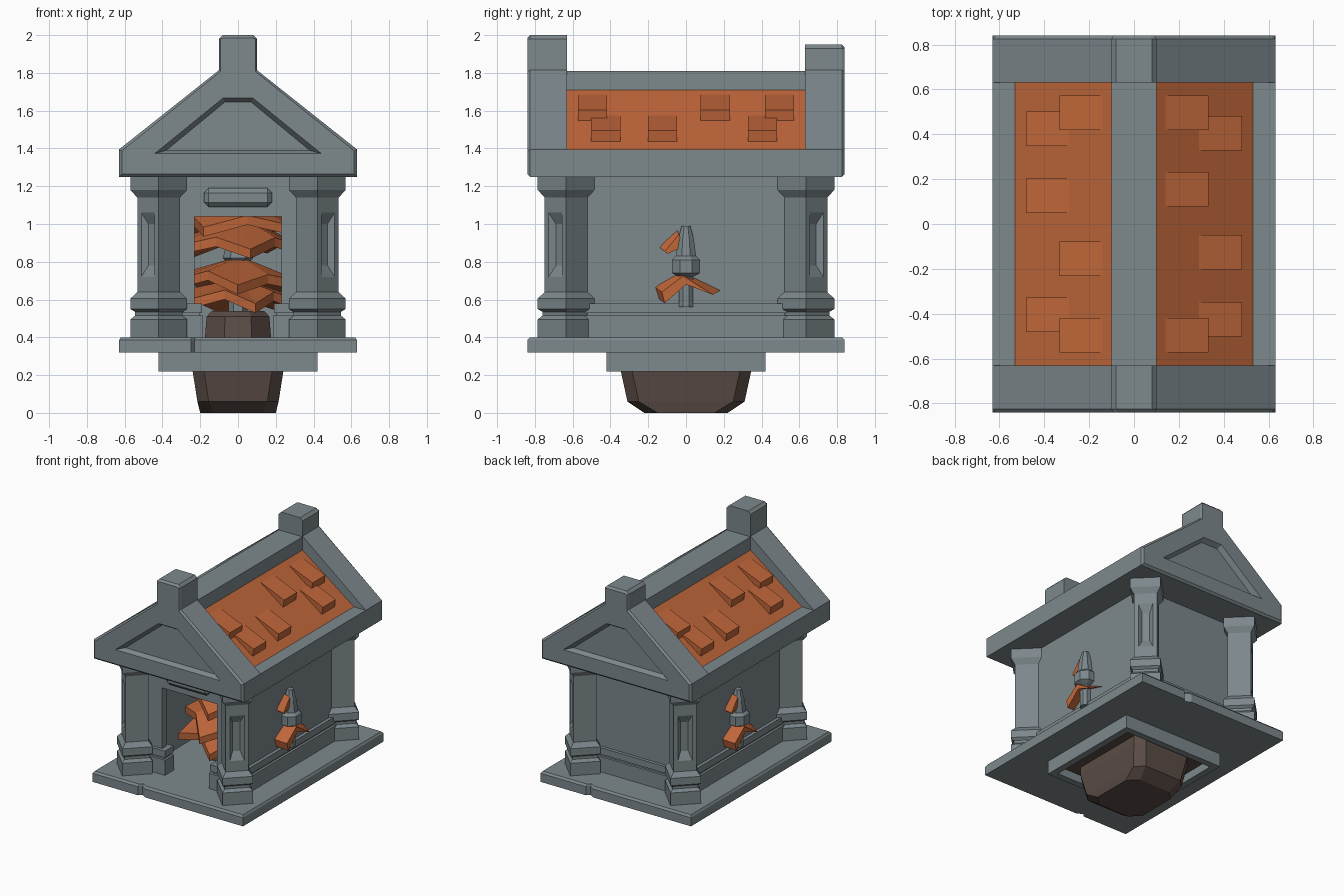
import bpy, bmesh, math, random
from mathutils import Matrix, Vector

if "Cube" in bpy.data.objects:
    bpy.data.objects.remove(bpy.data.objects["Cube"])

random.seed(4)


def material(name, color):
    m = bpy.data.materials.new(name)
    m.diffuse_color = (*color, 1)
    m.use_nodes = True
    m.node_tree.nodes["Principled BSDF"].inputs["Base Color"].default_value = m.diffuse_color
    return m


STONE = material("grey stone", (0.205, 0.246, 0.262))
ORANGE = material("orange tile", (0.53, 0.135, 0.042))
BROWN = material("brown rock", (0.105, 0.073, 0.062))


def finish(name, bm, mats, bevel=0):
    bmesh.ops.recalc_face_normals(bm, faces=bm.faces[:])
    me = bpy.data.meshes.new(name)
    bm.to_mesh(me)
    bm.free()
    for m in mats:
        me.materials.append(m)
    ob = bpy.data.objects.new(name, me)
    bpy.context.collection.objects.link(ob)
    if bevel:
        b = ob.modifiers.new("bevel", 'BEVEL')
        b.width, b.segments = bevel, 1
    return ob


def loft(rings):
    """Skin equal-length rings of points and cap both ends."""
    bm = bmesh.new()
    vs = [[bm.verts.new(p) for p in r] for r in rings]
    n = len(vs[0])
    for a, b in zip(vs, vs[1:]):
        for i in range(n):
            j = (i + 1) % n
            bm.faces.new((a[i], a[j], b[j], b[i]))
    bm.faces.new(vs[0])
    bm.faces.new(vs[-1])
    bmesh.ops.recalc_face_normals(bm, faces=bm.faces[:])
    return bm


def ring(n, rx, ry, z, cx=0, cy=0, turn=0.0):
    return [(cx + rx * math.cos(turn + i * math.tau / n),
             cy + ry * math.sin(turn + i * math.tau / n), z) for i in range(n)]


def cut_rect(hx, hy, c, z):
    """Rectangle with its corners cut off."""
    q = [(hx, hy - c), (hx - c, hy)]
    half = q + [(-x, y) for x, y in reversed(q)]
    return [(x, y, z) for x, y in half + [(-x, -y) for x, y in half]]


def prism_y(pts, y0, y1):
    return loft([[(x, y, z) for x, z in pts] for y in (y0, y1)])


def box(name, x0, x1, y0, y1, z0, z1, mat=STONE, bevel=0):
    pts = [(x0, z0), (x1, z0), (x1, z1), (x0, z1)]
    return finish(name, prism_y(pts, y0, y1), [mat], bevel)


def mirrored(half):
    return half + [(-x, z) for x, z in reversed(half)]


def cut(ob, cutter):
    m = ob.modifiers.new("cut", 'BOOLEAN')
    m.object, m.operation, m.solver = cutter, 'DIFFERENCE', 'EXACT'
    cutter.hide_render = True
    cutter.hide_viewport = True


# base slab with a small chip in the front and back edge
edge = [(-0.63, -0.84), (-0.25, -0.84), (-0.23, -0.815), (-0.19, -0.84), (0.63, -0.84)]
outline = edge + [(-x, -y) for x, y in edge]
finish("base_slab", loft([[(x * k, y * k, z) for x, y in outline]
       for z, k in ((0.32, 1), (0.385, 1), (0.40, 0.985))]), [STONE])

# square frame under the slab, filled with soil that dips at one corner
for s in (-1, 1):
    box("under_frame_end", -0.42, 0.42, *sorted((s * 0.37, s * 0.42)), 0.22, 0.325)
    box("under_frame_side", *sorted((s * 0.37, s * 0.42)), -0.37, 0.37, 0.22, 0.325)
box("soil", -0.37, 0.37, -0.37, 0.37, 0.28, 0.33, BROWN)

# hanging root ball, and the trunk base seen through the doorway
finish("root_ball", loft([cut_rect(0.20, 0.22, 0.07, 0), cut_rect(0.215, 0.31, 0.06, 0.06),
                          cut_rect(0.24, 0.345, 0.06, 0.22), cut_rect(0.24, 0.345, 0.06, 0.30)]), [BROWN])
T = math.pi / 8
finish("trunk_base", loft([ring(8, 0.19, 0.24, 0.39, turn=T), ring(8, 0.18, 0.22, 0.51, turn=T),
                           ring(8, 0.15, 0.18, 0.54, turn=T)]), [BROWN])

# hollow walls, doorway at the front
for s in (-1, 1):
    box("side_wall", *sorted((s * 0.37, s * 0.42)), -0.58, 0.58, 0.4, 1.25)
box("back_wall", -0.37, 0.37, 0.53, 0.58, 0.4, 1.25)
front = [(-0.37, 0.4), (-0.37, 1.25), (0.37, 1.25), (0.37, 0.4),
         (0.23, 0.4), (0.23, 1.04), (-0.23, 1.04), (-0.23, 0.4)]
finish("front_wall", prism_y(front, -0.58, -0.53), [STONE])
box("door_plaque", -0.18, 0.18, -0.62, -0.57, 1.09, 1.19, bevel=0.025)

# two-step plinth round the walls
for z0, z1, d in ((0.40, 0.515, 0.03), (0.53, 0.58, 0.025), (0.51, 0.535, 0.012)):
    for s in (-1, 1):
        box("side_plinth", *sorted((s * 0.40, s * (0.42 + d))), -0.58, 0.58, z0, z1)
        box("door_plinth", *sorted((s * (0.215 - d), s * 0.42)), -0.58 - d, -0.50, z0, z1)
    box("back_plinth", -0.42, 0.42, 0.55, 0.58 + d, z0, z1)

# corner columns turned 45 degrees, with a sunk groove on the outward face
PROFILE = [(0.40, 0.15), (0.495, 0.15), (0.515, 0.125), (0.535, 0.125), (0.55, 0.15), (0.605, 0.15),
           (0.64, 0.113), (1.14, 0.113), (1.18, 0.15), (1.25, 0.15)]
for sx in (-1, 1):
    for sy in (-1, 1):
        bm = loft([ring(4, r, r, z, sx * 0.42, sy * 0.635) for z, r in PROFILE])
        out = Vector((sx, sy, 0)).normalized()
        f = max((f for f in bm.faces if f.normal.dot(out) > 0.99), key=lambda f: f.calc_area())
        bmesh.ops.inset_region(bm, faces=[f], thickness=0.042)
        for v in f.verts:
            v.co.z = 0.89 + (0.17 if v.co.z > 0.89 else -0.17)
        bmesh.ops.inset_region(bm, faces=[f], thickness=0.034, depth=-0.03)
        for v in f.verts:
            v.co.z = 0.89 + (0.11 if v.co.z > 0.89 else -0.11)
        finish("corner_column", bm, [STONE])

# roof body: grey eaves and ridge, orange slopes
bm = prism_y(mirrored([(0.63, 1.25), (0.63, 1.395), (0.53, 1.395), (0.10, 1.71), (0.10, 1.81)]), -0.64, 0.64)
for f in bm.faces:
    f.material_index = int(abs(f.normal.x) > 0.3 and f.normal.z > 0.3)
finish("roof", bm, [STONE, ORANGE])

# gable ends with a pinnacle, chamfered outer edge and a sunk panel
for s, top in ((-1, 2.0), (1, 1.95)):
    def outline_at(y, d):
        half = [(0.63 - d, 1.25 + d), (0.63 - d, 1.395 - d / 2), (0.10 - d / 2, 1.815 - d / 2),
                (0.10 - d / 2, top - 0.02), (0.08 - d / 2, top - d)]
        return [(x, s * y, z) for x, z in mirrored(half)]
    g = finish("gable", loft([outline_at(0.63, 0), outline_at(0.825, 0), outline_at(0.84, 0.015)]), [STONE])
    a = mirrored([(0.45, 1.37), (0.08, 1.67)])
    b = mirrored([(0.38, 1.39), (0.07, 1.645)])
    cut(g, finish("gable_panel_cutter", loft([[(x, s * 0.845, z) for x, z in a],
                                              [(x, s * 0.805, z) for x, z in b]]), [STONE]))

# raised wedge tiles, the left slope is the right one turned half round
SLOPE = (1.395 - 1.71) / 0.43
for s in (-1, 1):
    for x0, ys in ((0.14, (0.495, 0.155, -0.495)), (0.29, (0.405, -0.125, -0.425))):
        for y in ys:
            x1 = x0 + 0.18
            za, zb = (1.71 + SLOPE * (x - 0.10) for x in (x0, x1))
            pts = [(x0, za - 0.02), (x0, za + 0.004), (x1 + 0.012, zb + 0.055), (x1, zb - 0.02)]
            bm = prism_y(pts, y - 0.077, y + 0.077)
            bmesh.ops.rotate(bm, verts=bm.verts, matrix=Matrix.Rotation(math.pi * (s < 0), 3, 'Z'))
            finish("roof_tile", bm, [ORANGE])


# tree inside: spiky drooping canopies round a grey trunk
def canopy(name, rx, ry, z_rim, z_top, n, turn):
    wob = [random.uniform(-0.02, 0.02) for _ in range(n)]

    def rim(dz):
        pts = []
        for i in range(n):
            a, k = turn + i * math.tau / n, (1 if i % 2 else 0.75)
            pts.append((k * rx * math.cos(a), k * ry * math.sin(a), z_rim + dz + (0 if i % 2 else 0.05) + wob[i]))
        return pts
    finish(name, loft([ring(n, 0.05, 0.05, z_top - 0.07, turn=turn), rim(-0.03), rim(0.02),
                       ring(n, 0.06, 0.06, z_top, turn=turn)]), [ORANGE])


canopy("lower_leaves", 0.36, 0.49, 0.57, 0.70, 12, 0.26)
canopy("middle_leaves", 0.36, 0.46, 0.67, 0.81, 10, 0.31)
canopy("upper_leaves", 0.36, 0.46, 0.86, 1.02, 10, 0.5)
canopy("top_leaves", 0.33, 0.40, 0.96, 1.12, 8, 0.2)
finish("trunk", loft([ring(6, 0.05, 0.05, 0.5), ring(6, 0.05, 0.05, 0.79), ring(6, 0.08, 0.08, 0.82),
                      ring(6, 0.03, 0.03, 1.02)]), [STONE])

# grey spike and orange leaves poking out of each side wall
LOWER = [(-0.17, 0.66), (-0.02, 0.745), (0.19, 0.645), (0.0, 0.70), (-0.15, 0.60)]
UPPER = [(-0.15, 0.875), (-0.05, 0.965), (-0.02, 0.90), (-0.13, 0.862)]
SPIKE = [(0.56, 0.04), (0.72, 0.04), (0.74, 0.08), (0.81, 0.08), (0.83, 0.058), (0.92, 0.045), (0.99, 0.025)]
for s in (-1, 1):
    turn = Matrix.Rotation(math.pi * (s < 0), 3, 'Z')
    parts = [("wall_spike", loft([ring(8, r, r, z, 0.435, 0, T) for z, r in SPIKE]), STONE)]
    for name, pts, tip in (("lower_wall_leaf", LOWER, 0.50), ("upper_wall_leaf", UPPER, 0.46)):
        bm = loft([[(x, y * k, z + dz) for y, z in pts] for x, k, dz in ((0.40, 1, 0.01), (tip, 0.75, -0.02))])
        parts.append((name, bm, ORANGE))
    for name, bm, mat in parts:
        bmesh.ops.rotate(bm, verts=bm.verts, matrix=turn)
        finish(name, bm, [mat])
